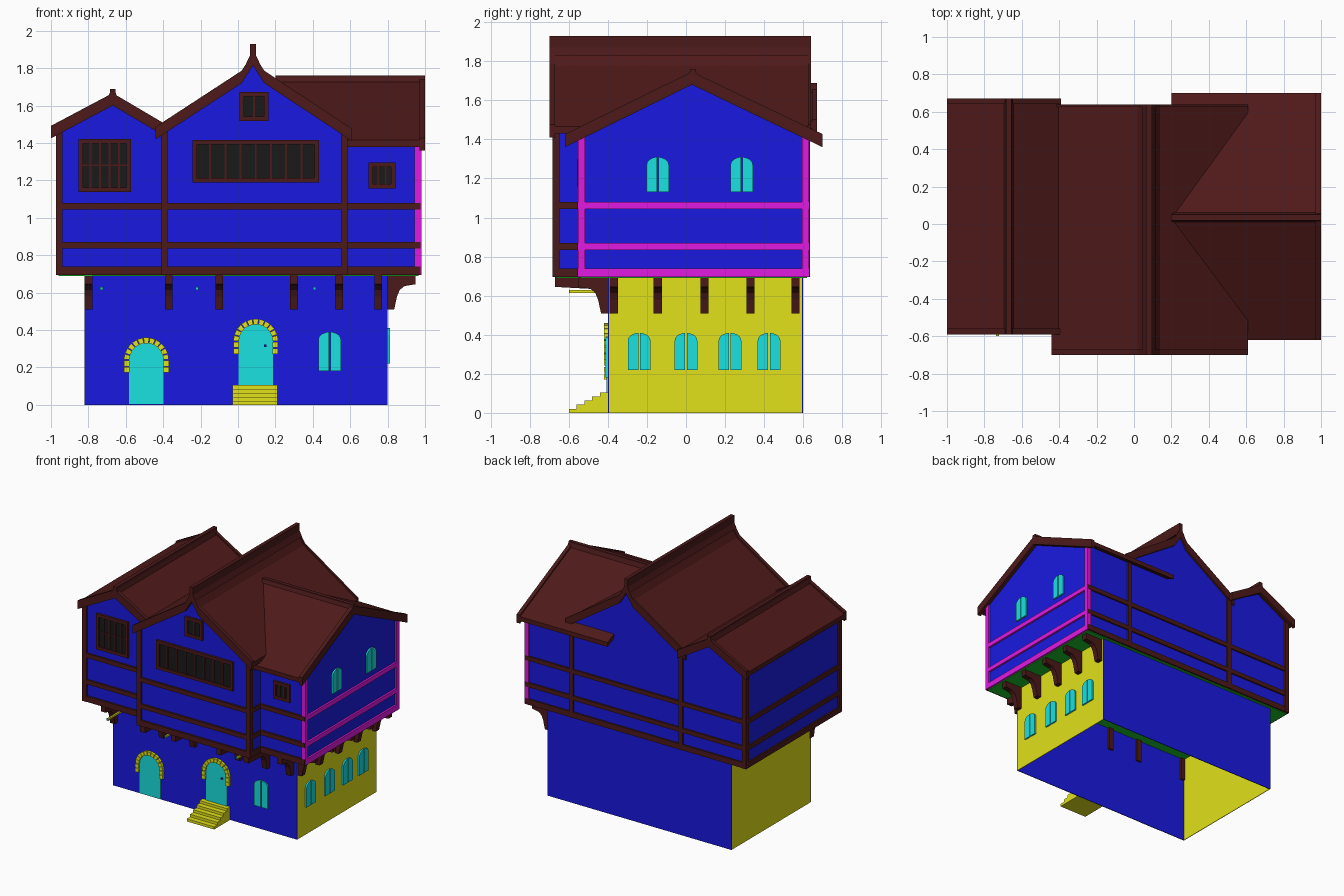
import bpy, bmesh
from math import sin, cos, pi

if "Cube" in bpy.data.objects:
    bpy.data.objects.remove(bpy.data.objects["Cube"])


def material(name, r, g, b):
    m = bpy.data.materials.new(name)
    m.diffuse_color = (r, g, b, 1)
    m.use_nodes = True
    m.node_tree.nodes["Principled BSDF"].inputs["Base Color"].default_value = m.diffuse_color
    return m


PLASTER = material("plaster", 0.01, 0.01, 0.75)
STONE = material("stone", 0.75, 0.75, 0.01)
TIMBER = material("timber", 0.07, 0.01, 0.01)
TRIM = material("side_trim", 0.75, 0.01, 0.75)
ROOF = material("roof", 0.08, 0.01, 0.01)
SHUTTER = material("shutter", 0.01, 0.75, 0.75)
GLASS = material("glass", 0.01, 0.01, 0.01)
FLOOR = material("floor", 0.01, 0.55, 0.02)


def prism(name, pts, axis, a, b, mat):
    """Extrude a profile along x (points are y,z) or along y (points are x,z)."""
    def at(p, t):
        return (t, p[0], p[1]) if axis == "x" else (p[0], t, p[1])
    bm = bmesh.new()
    lo = [bm.verts.new(at(p, a)) for p in pts]
    hi = [bm.verts.new(at(p, b)) for p in pts]
    n = len(pts)
    bm.faces.new(lo)
    bm.faces.new(hi[::-1])
    for i in range(n):
        j = (i + 1) % n
        bm.faces.new((lo[i], hi[i], hi[j], lo[j]))
    bmesh.ops.recalc_face_normals(bm, faces=bm.faces)
    mesh = bpy.data.meshes.new(name)
    bm.to_mesh(mesh)
    bm.free()
    mesh.materials.append(mat)
    ob = bpy.data.objects.new(name, mesh)
    bpy.context.collection.objects.link(ob)
    return ob


def box(name, x0, x1, y0, y1, z0, z1, mat):
    return prism(name, [(x0, z0), (x1, z0), (x1, z1), (x0, z1)], "y", y0, y1, mat)


# Ground floor: four thin walls, open underneath
box("ground_front_wall", -0.82, 0.80, -0.40, -0.395, 0, 0.70, PLASTER)
box("ground_back_wall", -0.82, 0.80, 0.595, 0.60, 0, 0.70, PLASTER)
box("ground_left_wall", -0.82, -0.815, -0.395, 0.595, 0, 0.70, STONE)
box("ground_right_wall", 0.795, 0.80, -0.395, 0.595, 0, 0.70, STONE)

# Upper floor: three gabled blocks
prism("left_wing_walls", [(-0.96, 0.70), (-0.40, 0.70), (-0.40, 1.46), (-0.67, 1.63), (-0.96, 1.46)],
      "y", -0.55, 0.62, PLASTER)
prism("middle_walls", [(-0.40, 0.70), (0.575, 0.70), (0.575, 1.45), (0.14, 1.74), (0.08, 1.83),
                       (0.02, 1.74), (-0.40, 1.48)], "y", -0.665, 0.62, PLASTER)
prism("right_wing_walls", [(-0.54, 0.70), (0.62, 0.70), (0.62, 1.42), (0.03, 1.70), (-0.54, 1.42)],
      "x", 0.57, 0.965, PLASTER)
box("left_floor", -0.96, -0.40, -0.55, 0.62, 0.69, 0.70, FLOOR)
box("middle_floor", -0.40, 0.575, -0.665, 0.62, 0.69, 0.70, FLOOR)
box("right_floor", 0.575, 0.965, -0.54, 0.62, 0.69, 0.70, FLOOR)


# Roofs: thick shell, barge boards at the gable ends, ridge cap
def roof(name, top, axis, a, b, ridge, ends, cap=0.04):
    def shell(up, down):
        return [(p, z + up) for p, z in top] + [(p, z - down) for p, z in reversed(top)]
    prism(name + "_roof", shell(0, 0.035), axis, a, b, ROOF)
    for e0, e1 in ends:
        prism(name + "_barge_board", shell(0.012, 0.055), axis, e0, e1, TIMBER)
    c, z0, z1 = ridge
    prism(name + "_ridge_cap", [(c - cap, z0), (c + cap, z0), (c + 0.015, z0 + 0.04), (c + 0.015, z1),
                                (c - 0.015, z1), (c - 0.015, z0 + 0.04)], axis, a, b, TIMBER)


roof("left", [(-1.0, 1.48), (-0.67, 1.655), (-0.39, 1.49)], "y", -0.59, 0.67,
     (-0.67, 1.63, 1.69), [(-0.59, -0.56), (0.645, 0.67)], 0.03)
roof("middle", [(-0.44, 1.475), (0.02, 1.775), (0.08, 1.87), (0.14, 1.775), (0.61, 1.465)], "y", -0.70, 0.64,
     (0.08, 1.83, 1.93), [(-0.70, -0.67), (0.625, 0.64)], 0.035)
roof("right", [(-0.62, 1.415), (0.03, 1.735), (0.70, 1.415)], "x", 0.20, 1.0,
     (0.035, 1.71, 1.76), [(0.97, 1.0)], 0.03)

# Timber framing: horizontal bands and posts
for z0, z1 in ((0.695, 0.74), (0.835, 0.87), (1.045, 1.08)):
    box("left_front_band", -0.97, -0.40, -0.565, -0.55, z0, z1, TIMBER)
    box("middle_front_band", -0.41, 0.585, -0.68, -0.665, z0, z1, TIMBER)
    box("right_front_band", 0.58, 0.975, -0.555, -0.54, z0, z1, TIMBER)
    box("back_band", -0.97, 0.975, 0.62, 0.632, z0, z1, TIMBER)
    box("left_side_band", -0.972, -0.96, -0.55, 0.62, z0, z1, TIMBER)
    box("right_side_band", 0.965, 0.98, -0.54, 0.62, z0, z1, TRIM)
    box("middle_return_band", 0.575, 0.585, -0.665, -0.54, z0, z1, TIMBER)
    box("middle_return_band", -0.41, -0.40, -0.665, -0.55, z0, z1, TIMBER)
for x, y, top, mat in ((-0.955, -0.55, 1.47, TIMBER), (-0.955, 0.617, 1.47, TIMBER),
                       (-0.395, -0.665, 1.48, TIMBER), (-0.395, 0.617, 1.48, TIMBER),
                       (0.568, -0.665, 1.46, TIMBER), (0.568, 0.617, 1.46, TIMBER),
                       (0.962, -0.535, 1.42, TRIM), (0.962, 0.612, 1.42, TRIM)):
    box("post", x - 0.018, x + 0.018, y - 0.018, y + 0.018, 0.695, top, mat)


# Curved brackets under the overhangs
def bracket(name, axis, pos, wall, tip, sign):
    d = tip - wall
    s = [(-0.02, 0.70), (d, 0.70), (d, 0.645), (0.09, 0.635), (0.065, 0.615), (0.05, 0.58),
         (0.035, 0.51), (-0.02, 0.51)]
    prism(name, [(sign * (wall + u), z) for u, z in s], axis, pos - 0.021, pos + 0.021, TIMBER)


for x in (-0.80, -0.37, -0.10, 0.30, 0.54, 0.75):
    bracket("front_bracket", "x", x, 0.40, 0.67 if -0.4 < x < 0.57 else 0.55, -1)
for y in (-0.37, -0.145, 0.095, 0.33, 0.56):
    bracket("side_bracket", "y", y, 0.80, 0.95, 1)

# Thin rods with coloured tips below the front overhang
for x in (-0.73, -0.22, 0.41):
    box("rod", x - 0.007, x + 0.007, -0.595, -0.40, 0.615, 0.629, STONE)
    box("rod_tip", x - 0.008, x + 0.008, -0.60, -0.595, 0.614, 0.63, SHUTTER)


# Framed windows on the upper front
def window(name, x0, x1, z0, z1, y, bars, rails=0):
    f = 0.012
    box(name + "_pane", x0, x1, y - 0.006, y, z0, z1, GLASS)
    for a, b in ((x0 - f, x0 + f), (x1 - f, x1 + f)):
        box(name + "_jamb", a, b, y - 0.018, y, z0 - f, z1 + f, TIMBER)
    for a, b in ((z0 - f, z0 + f), (z1 - f, z1 + f)):
        box(name + "_rail", x0 + f, x1 - f, y - 0.018, y, a, b, TIMBER)
    for i in range(1, bars + 1):
        x = x0 + (x1 - x0) * i / (bars + 1)
        box(name + "_bar", x - 0.005, x + 0.005, y - 0.013, y, z0, z1, TIMBER)
    for i in range(1, rails + 1):
        z = z0 + (z1 - z0) * i / (rails + 1)
        box(name + "_cross_bar", x0, x1, y - 0.011, y, z - 0.004, z + 0.004, TIMBER)


window("left_window", -0.84, -0.585, 1.15, 1.41, -0.55, 4, 1)
window("middle_window", -0.23, 0.42, 1.20, 1.405, -0.665, 7)
window("attic_window", 0.02, 0.15, 1.53, 1.66, -0.665, 1)
window("right_window", 0.71, 0.83, 1.17, 1.285, -0.54, 2)


# Arched openings
def arch(c, half, z0, spring, rise, n=10):
    return [(c - half, z0), (c + half, z0)] + [
        (c + half * cos(pi * i / n), spring + rise * sin(pi * i / n)) for i in range(n + 1)]


def shutters(name, c, half, z0, z1, axis, a, b):
    pts = arch(c, half, z0, z1 - 0.04, 0.04)
    k = len(pts) // 2 + 1
    right = [(c + 0.004, z0)] + pts[1:k] + [(c + 0.004, z1)]
    prism(name + "_leaf", right, axis, a, b, SHUTTER)
    prism(name + "_leaf", [(2 * c - p, z) for p, z in right], axis, a, b, SHUTTER)


shutters("front_window", 0.49, 0.06, 0.18, 0.39, "y", -0.412, -0.40)
for y in (-0.24, 0.0, 0.225, 0.425):
    shutters("ground_side_window", y, 0.058, 0.22, 0.41, "x", 0.80, 0.812)
for y in (-0.145, 0.285):
    shutters("gable_window", y, 0.057, 1.13, 1.31, "x", 0.965, 0.977)


# Doors with a surround of stone blocks
def door(name, c, z0, spring):
    prism(name, arch(c, 0.092, z0, spring, 0.092, 16), "y", -0.408, -0.40, SHUTTER)
    n, r0, r1 = 11, 0.09, 0.12
    for i in range(n):
        t0, t1 = pi * (i + 0.06) / n, pi * (i + 0.94) / n
        prism(name + "_arch_block", [(c + r * cos(t), spring + r * sin(t)) for r, t in
                                     ((r0, t0), (r1, t0), (r1, t1), (r0, t1))], "y", -0.42, -0.398, STONE)
    for s in (-0.105, 0.105):
        for i in range(2):
            z = spring - 0.034 * (i + 1)
            box(name + "_side_block", c + s - 0.015, c + s + 0.015, -0.42, -0.398, z, z + 0.03, STONE)


door("left_door", -0.49, 0.005, 0.24)
door("middle_door", 0.095, 0.10, 0.34)
box("door_knob", 0.14, 0.152, -0.418, -0.408, 0.31, 0.322, PLASTER)

# Entrance steps
steps = [(-0.40, 0)]
for i in range(5):
    y = -0.60 + 0.04 * i
    steps += [(y, 0.021 * i), (y, 0.021 * (i + 1))]
prism("entrance_steps", steps + [(-0.40, 0.105)], "x", -0.03, 0.21, STONE)
